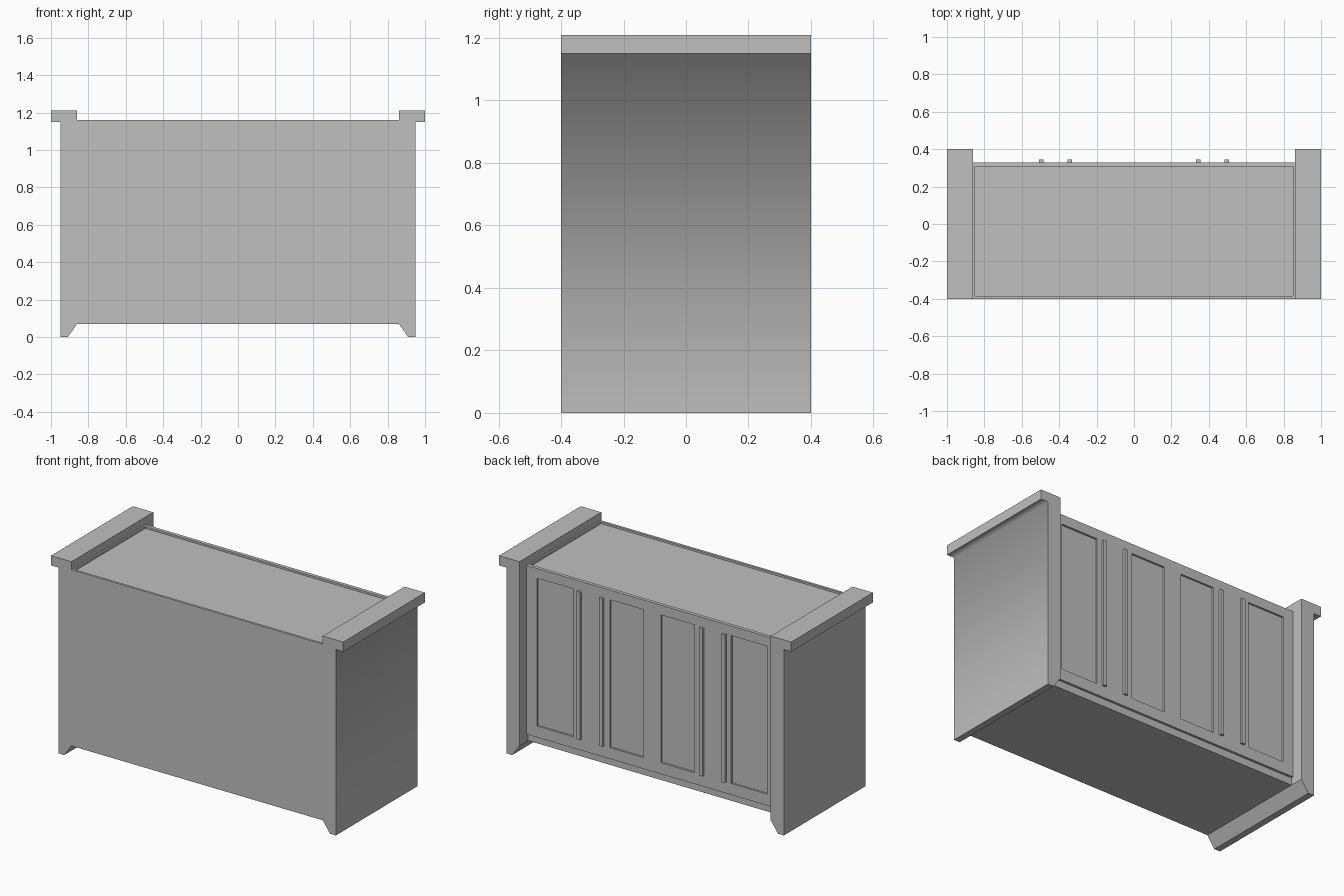
import bpy, bmesh

cube = bpy.data.objects.get("Cube")
if cube:
    bpy.data.objects.remove(cube)

GREY = 0.525
mat = bpy.data.materials.new("plain_grey")
mat.use_nodes = True
mat.diffuse_color = (GREY, GREY, GREY, 1)
mat.node_tree.nodes["Principled BSDF"].inputs["Base Color"].default_value = (GREY, GREY, GREY, 1)

FRONT, BACK = -0.4, 0.4     # depth of the end walls
DOOR = 0.33                 # rear face of the cabinet
INNER = 0.86                # inner face of the end walls
BASE, TOP = 0.07, 1.16


def finish(name, bm):
    bmesh.ops.recalc_face_normals(bm, faces=bm.faces)
    mesh = bpy.data.meshes.new(name)
    bm.to_mesh(mesh)
    bm.free()
    mesh.materials.append(mat)
    obj = bpy.data.objects.new(name, mesh)
    bpy.context.collection.objects.link(obj)
    return obj


def box(name, lo, hi):
    bm = bmesh.new()
    bmesh.ops.create_cube(bm, size=1)
    for v in bm.verts:
        v.co = [a + (c + 0.5) * (b - a) for a, b, c in zip(lo, hi, v.co)]
    return finish(name, bm)


def recess(obj, lo, hi):
    """Sink a box-shaped panel into a part."""
    cutter = box("recess_cutter", lo, hi)
    cutter.hide_render = True
    mod = obj.modifiers.new("recess", 'BOOLEAN')
    mod.object, mod.operation, mod.solver = cutter, 'DIFFERENCE', 'EXACT'
    bpy.context.view_layer.objects.active = obj
    bpy.ops.object.modifier_apply(modifier=mod.name)
    bpy.data.objects.remove(cutter)


def end_wall(name, side, soft_outside):
    """Wall with a splayed foot and an overhanging cap, as one profile."""
    profile = [(0.91, 0), (0.95, 0), (0.95, 1.15), (1, 1.15),
               (1, 1.21), (INNER, 1.21), (INNER, BASE)]
    bm = bmesh.new()
    face = bm.faces.new([bm.verts.new((side * x, FRONT, z)) for x, z in profile])
    ext = bmesh.ops.extrude_face_region(bm, geom=[face], use_keep_orig=True)
    for v in ext["geom"]:
        if isinstance(v, bmesh.types.BMVert):
            v.co.y = BACK
    # The outer face blends softly into the underside of the cap
    for f in bm.faces:
        f.smooth = soft_outside
    for e in bm.edges:
        under_cap = all(abs(abs(v.co.x) - 0.95) < 0.001 and v.co.z > 1 for v in e.verts)
        e.smooth = under_cap
    return finish(name, bm)


end_wall("left_end_wall", 1, True)
end_wall("right_end_wall", -1, False)

# Cabinet body with a sunken top and a stepped-back plinth
body = box("cabinet_body", (-INNER, FRONT, BASE), (INNER, DOOR, TOP))
recess(body, (-0.85, -0.385, TOP - 0.012), (0.85, 0.308, TOP + 0.1))
recess(body, (-INNER - 0.01, DOOR - 0.015, BASE - 0.1), (INNER + 0.01, DOOR + 0.1, 0.115))

# Door panels and upright handles, mirrored about the middle
LOW, HIGH = 0.185, 1.1
for side, label in ((1, "left"), (-1, "right")):
    for a, b in ((0.06, 0.29), (0.54, 0.79)):
        x0, x1 = sorted((side * a, side * b))
        recess(body, (x0, DOOR - 0.012, LOW), (x1, DOOR + 0.1, HIGH))
    for x, place in ((0.343, "inner"), (0.495, "outer")):
        box(f"{label}_{place}_handle", (side * x - 0.012, DOOR - 0.005, LOW),
            (side * x + 0.012, DOOR + 0.015, HIGH))
